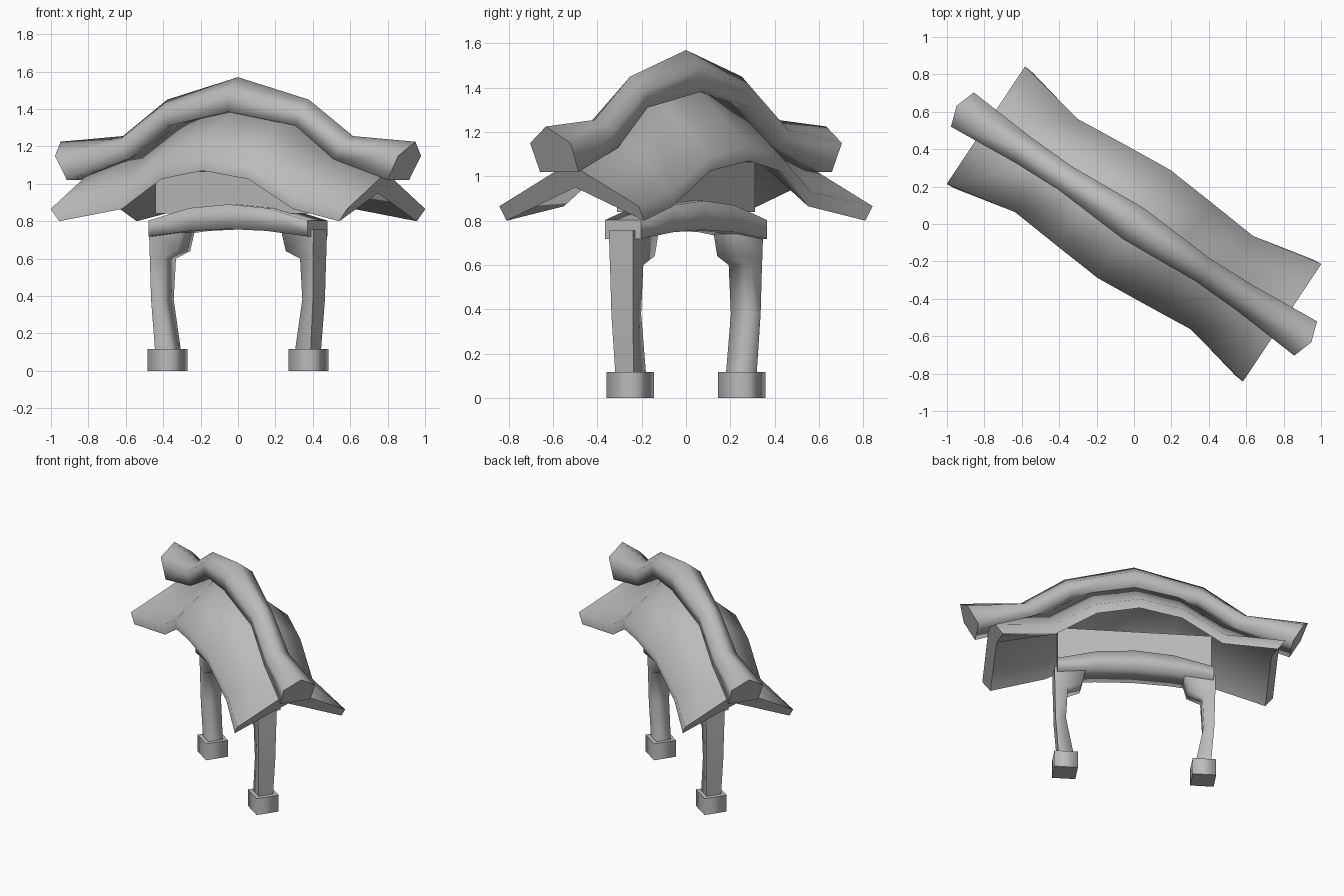
import bpy, bmesh, math

cube = bpy.data.objects.get("Cube")
if cube:
    bpy.data.objects.remove(cube, do_unlink=True)

stone = bpy.data.materials.new("grey_stone")
stone.use_nodes = True
GREY = (0.5, 0.5, 0.5, 1)
stone.diffuse_color = GREY
stone.node_tree.nodes["Principled BSDF"].inputs["Base Color"].default_value = GREY
TURN = math.radians(-33.7)  # the gate stands diagonally


def loft(name, rings, angle=100, creases=()):
    """Skin a row of equal closed rings, cap both ends, keep caps and creases sharp."""
    bm = bmesh.new()
    rows = [[bm.verts.new(p) for p in ring] for ring in rings]
    n = len(rows[0])
    for a, b in zip(rows, rows[1:]):
        for i in range(n):
            j = (i + 1) % n
            bm.faces.new((a[i], a[j], b[j], b[i]))
        for i in creases:
            bm.edges.get((a[i], b[i])).smooth = False
    for row in (rows[0], rows[-1]):
        for edge in bm.faces.new(row).edges:
            edge.smooth = False
    bmesh.ops.recalc_face_normals(bm, faces=bm.faces)
    mesh = bpy.data.meshes.new(name)
    bm.to_mesh(mesh)
    bm.free()
    mesh.materials.append(stone)
    obj = bpy.data.objects.new(name, mesh)
    bpy.context.collection.objects.link(obj)
    obj.rotation_euler.z = TURN
    bpy.ops.object.select_all(action='DESELECT')
    obj.select_set(True)
    bpy.context.view_layer.objects.active = obj
    bpy.ops.object.shade_smooth_by_angle(angle=math.radians(angle), keep_sharp_edges=True)


def both_ways(half):
    """Mirror a list of stations that starts at the middle."""
    return [(-1, s) for s in reversed(half[1:])] + [(1, s) for s in half]


def block(u0, u1, v, z):
    """Level rectangular ring."""
    return [(u0, -v, z), (u1, -v, z), (u1, v, z), (u0, v, z)]


# Curved roof: along, underside along, half width, ridge height, eave height
roof = [(0, 0, .348, 1.44, 1.135), (.285, .28, .325, 1.38, 1.09),
        (.565, .55, .30, 1.20, .93), (.952, .90, .378, 1.06, .865)]
rings = []
for s, (u, ub, v, ridge, eave) in both_ways(roof):
    u, ub = s * u, s * ub
    low = eave - .065
    rings.append([(u, -v, eave), (u, 0, ridge), (u, v, eave),
                  (ub, v - .005, low), (ub, 0, ridge - .11), (ub, -v + .005, low)])
loft("roof", rings)

# Five-sided ridge beam: along top/side/bottom, half width, heights top/side/bottom
beam = [(0, 0, 0, .10, 1.57, 1.49, 1.385), (.455, .44, .415, .072, 1.45, 1.39, 1.31),
        (.74, .71, .665, .08, 1.255, 1.21, 1.13), (1.14, 1.103, 1.03, .11, 1.225, 1.15, 1.02)]
rings = []
for s, (ut, us, ub, v, zt, zs, zb) in both_ways(beam):
    rings.append([(s * ut, 0, zt), (s * us, v, zs), (s * ub, v * .95, zb),
                  (s * ub, -v * .95, zb), (s * us, -v, zs)])
loft("ridge_beam", rings)

# Flat panel between lintel and roof
loft("wall_panel", [block(-.505, .505, .037, z) for z in (.84, 1.065)], 30)

# Arched lintel: along, bottom, top
lintel = [(0, .758, .89), (.25, .748, .87), (.512, .718, .803)]
loft("lintel", [[(s * u, -.097, lo), (s * u, .097, lo), (s * u, .097, hi), (s * u, -.097, hi)]
                for s, (u, lo, hi) in both_ways(lintel)])

# Legs with a bracket at the inner top, and their foot blocks
leg = [(.11, .40, .50, .050), (.38, .452, .52, .058), (.60, .44, .525, .062),
       (.64, .35, .526, .064), (.755, .32, .528, .066)]
for side, s in (("left", 1), ("right", -1)):
    loft(side + "_leg", [block(s * a, s * b, v, z) for z, a, b, v in leg], creases=(1, 2))
    loft(side + "_foot", [block(s * .376, s * .53, .077, z) for z in (0, .118)])
